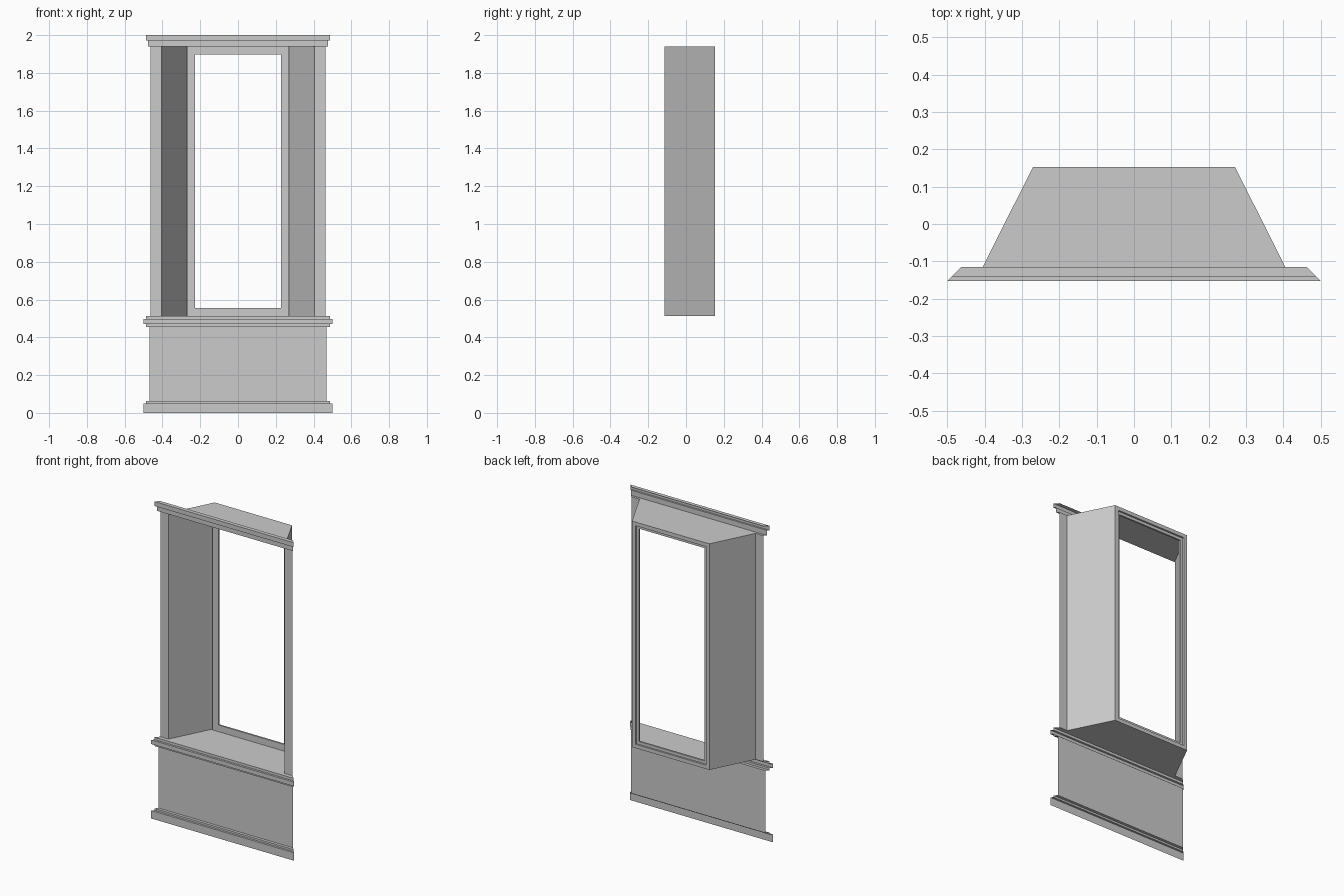
import bpy

if "Cube" in bpy.data.objects:
    bpy.data.objects.remove(bpy.data.objects["Cube"])

Z0, Z1 = 0.512, 1.94          # bottom and top of the window niche
FRONT, BACK = -0.115, 0.153   # wall plane and rear of the niche


def make(name, verts, faces):
    mesh = bpy.data.meshes.new(name)
    mesh.from_pydata(verts, [], faces)
    mesh.update()
    ob = bpy.data.objects.new(name, mesh)
    bpy.context.collection.objects.link(ob)
    return ob


def mitred_moulding(name, profile):
    """Sweep a (y, z) profile along x, with open 45 degree mitred ends."""
    verts = []
    for y, z in profile:
        half = 0.347 - y
        verts += [(-half, y, z), (half, y, z)]
    faces = [(i, i + 1, i + 3, i + 2) for i in range(0, len(verts) - 2, 2)]
    return make(name, verts, faces)


def loft_rings(name, rings, closed=False):
    """Join rectangular rings given as (half width, y, bottom, top)."""
    verts = []
    for h, y, lo, hi in rings:
        verts += [(-h, y, lo), (h, y, lo), (h, y, hi), (-h, y, hi)]
    n = len(rings)
    faces = []
    for r in range(n if closed else n - 1):
        a, b = r * 4, (r + 1) % n * 4
        for i in range(4):
            j = (i + 1) % 4
            faces.append((a + i, a + j, b + j, b + i))
    return make(name, verts, faces)


# Skirting, apron panel and sill rail
mitred_moulding("base_panel", [
    (-0.153, 0), (-0.153, 0.05), (-0.140, 0.05), (-0.140, 0.062),
    (-0.122, 0.062), (-0.122, 0.456), (-0.140, 0.456), (-0.140, 0.470),
    (-0.153, 0.470), (-0.153, 0.496), (-0.140, 0.496), (-0.140, Z0),
    (FRONT, Z0)])

# Cornice
mitred_moulding("cornice", [
    (FRONT, Z1), (-0.129, Z1), (-0.129, 1.972), (-0.140, 1.972),
    (-0.140, 2.0), (FRONT, 2.0)])

# Flat wall strips either side of the niche
for side, s in (("left", -1), ("right", 1)):
    xs = sorted((s * 0.405, s * 0.462))
    make(side + "_wall_strip",
         [(xs[0], FRONT, Z0), (xs[1], FRONT, Z0),
          (xs[1], FRONT, Z1), (xs[0], FRONT, Z1)], [(0, 1, 2, 3)])

# Splayed niche: side walls, floor and ceiling
loft_rings("splayed_reveal", [(0.405, FRONT, Z0, Z1), (0.27, BACK, Z0, Z1)])


# Stepped window frame at the back of the niche
def inset(d, y):
    return (0.27 - d, y, Z0 + d, Z1 - d)


loft_rings("window_frame", [
    inset(0, 0.131), inset(0.042, 0.131), inset(0.042, 0.142),
    inset(0.024, 0.142), inset(0.024, BACK), inset(0, BACK)], closed=True)
